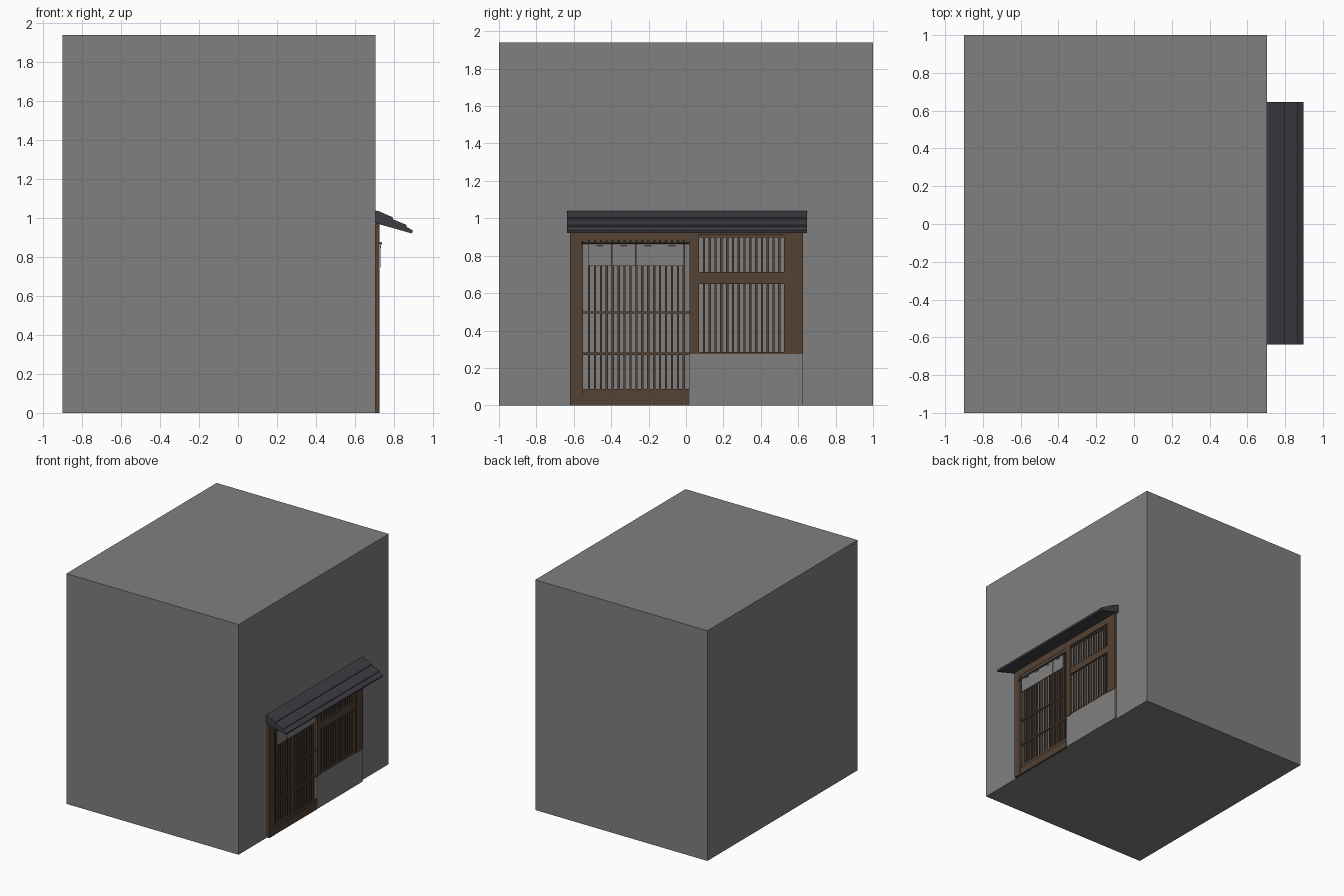
import bpy, bmesh, math
from mathutils import Matrix

if "Cube" in bpy.data.objects:
    bpy.data.objects.remove(bpy.data.objects["Cube"])


def material(name, rgb):
    m = bpy.data.materials.new(name)
    m.diffuse_color = (*rgb, 1)
    m.use_nodes = True
    m.node_tree.nodes["Principled BSDF"].inputs["Base Color"].default_value = m.diffuse_color
    return m


GREY = material("plaster grey", (0.215, 0.215, 0.215))
BROWN = material("dark wood", (0.088, 0.054, 0.034))
ROOF = material("slate roof", (0.048, 0.045, 0.055))
WALL = 0.705  # x of the street wall


def finish(name, bm, mat):
    bmesh.ops.recalc_face_normals(bm, faces=bm.faces)
    me = bpy.data.meshes.new(name)
    bm.to_mesh(me)
    bm.free()
    me.materials.append(mat)
    ob = bpy.data.objects.new(name, me)
    bpy.context.collection.objects.link(ob)
    return ob


def boxes(name, mat, *bounds):
    """One object from boxes given as (x0, x1, y0, y1, z0, z1)."""
    bm = bmesh.new()
    for x0, x1, y0, y1, z0, z1 in bounds:
        mtx = (Matrix.Translation(((x0 + x1) / 2, (y0 + y1) / 2, (z0 + z1) / 2))
               @ Matrix.Diagonal((x1 - x0, y1 - y0, z1 - z0, 1)))
        bmesh.ops.create_cube(bm, size=1, matrix=mtx)
    return finish(name, bm, mat)


def front(depth, y0, y1, z0, z1):
    """Bounds of a board fixed to the street wall."""
    return (WALL, WALL + depth, y0, y1, z0, z1)


def slats(name, y0, y1, z0, z1, count, width=0.012):
    step = (y1 - y0) / (count + 1)
    boxes(name, BROWN, *[front(0.009, y0 + step * i - width / 2, y0 + step * i + width / 2, z0, z1)
                         for i in range(1, count + 1)])


# Building body
boxes("building", GREY, (-0.90, WALL, -1, 1, 0, 1.94))

# Timber frame
boxes("left_post", BROWN, front(0.022, -0.62, -0.55, 0, 0.92))
boxes("middle_post", BROWN, front(0.022, 0.02, 0.07, 0.275, 0.91))
boxes("right_post", BROWN, front(0.022, 0.54, 0.625, 0.275, 0.92))
boxes("header_beam", BROWN, front(0.022, -0.62, 0.625, 0.91, 0.972))
boxes("door_lintel", BROWN, front(0.020, -0.55, 0.02, 0.88, 0.91))
boxes("door_sill", BROWN, front(0.020, -0.55, 0.02, 0, 0.06))

# Sliding door lattice
slats("door_slats", -0.55, 0.02, 0.06, 0.88, 17)
boxes("door_rails", BROWN, *[front(0.012, -0.55, 0.02, a, b)
                             for a, b in ((0.06, 0.087), (0.268, 0.282), (0.49, 0.502))])

# Window lattice, upper and lower
slats("window_slats", 0.065, 0.53, 0.28, 0.91, 14)
boxes("window_rails", BROWN, front(0.018, 0.07, 0.54, 0.65, 0.712),
      front(0.018, 0.07, 0.54, 0.275, 0.286), front(0.012, 0.07, 0.54, 0.898, 0.91))
boxes("window_stile", BROWN, front(0.016, 0.525, 0.54, 0.28, 0.91))

# Plaster panel below the window
boxes("lower_panel", GREY, front(0.018, 0.02, 0.625, 0, 0.275))

# Curtain of four cloths on a rod, with plain ties
bm = bmesh.new()
bmesh.ops.create_cone(bm, cap_ends=True, segments=8, radius1=0.007, radius2=0.007, depth=0.58,
                      matrix=Matrix.Translation((0.733, -0.27, 0.87)) @ Matrix.Rotation(math.pi / 2, 4, 'X'))
finish("curtain_rod", bm, BROWN)
cloths = [(-0.525 + 0.129 * i, -0.525 + 0.129 * i + 0.127) for i in range(4)]
boxes("curtain", GREY, *[(0.728, 0.732, a, b, 0.745, 0.866) for a, b in cloths])
boxes("curtain_ties", ROOF, *[(0.732, 0.734, (a + b) / 2 - 0.018, (a + b) / 2 + 0.018, 0.85, 0.857)
                              for a, b in cloths])

# Lean-to roof: stepped profile extruded along the wall
profile = [(WALL, 0.974), (0.893, 0.921), (0.898, 0.936), (0.863, 0.956), (0.866, 0.964),
           (0.793, 0.995), (0.796, 1.003), (0.718, 1.037), (WALL, 1.038)]
bm = bmesh.new()
face = bm.faces.new([bm.verts.new((x, -0.637, z)) for x, z in profile])
ext = bmesh.ops.extrude_face_region(bm, geom=[face])
bmesh.ops.translate(bm, vec=(0, 1.284, 0),
                    verts=[v for v in ext["geom"] if isinstance(v, bmesh.types.BMVert)])
finish("awning_roof", bm, ROOF)
